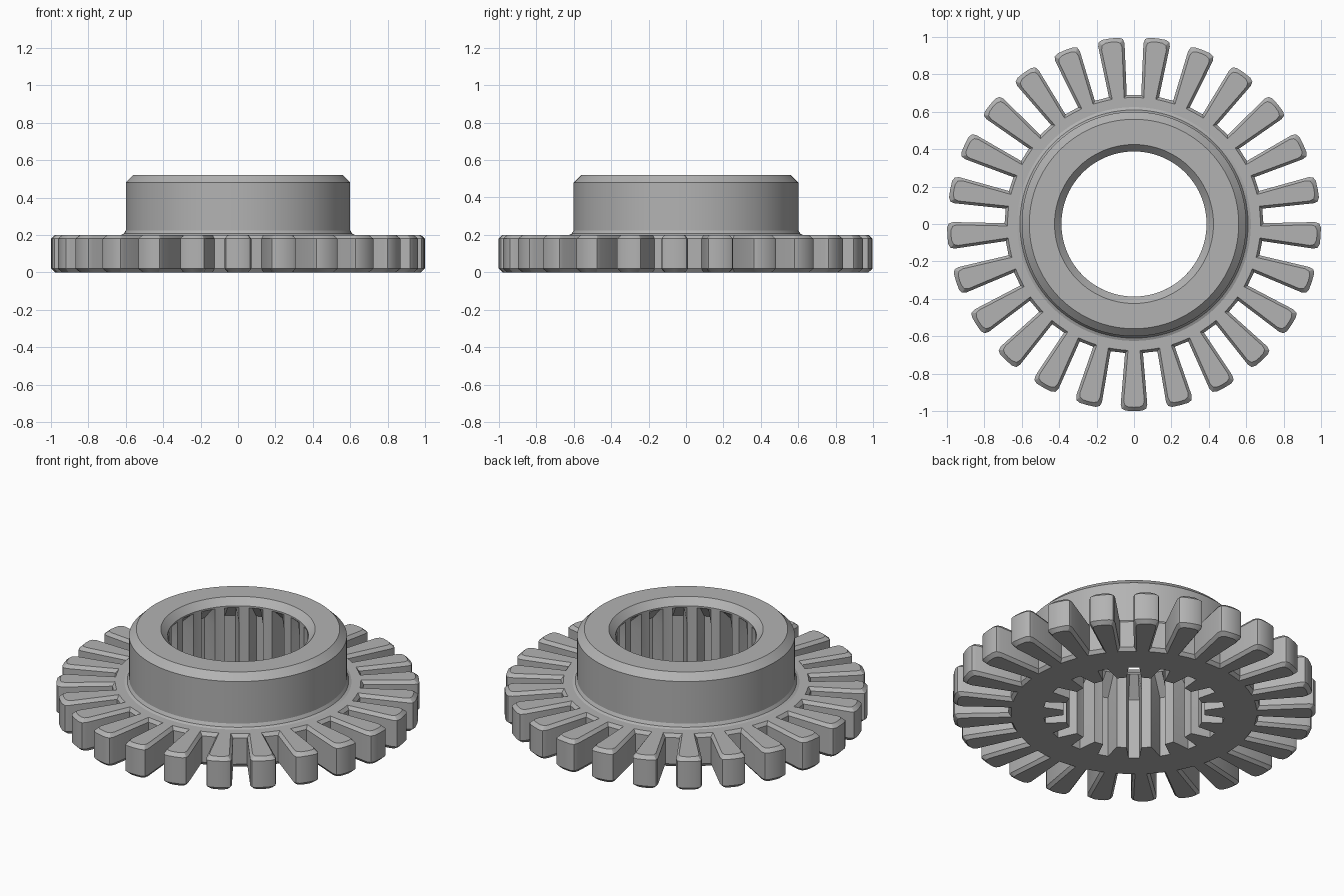
import bpy, bmesh
from math import pi, sin, cos, radians, hypot, atan2

if "Cube" in bpy.data.objects:
    bpy.data.objects.remove(bpy.data.objects["Cube"])

TEETH, SPLINES, SEGMENTS = 25, 18, 108

steel = bpy.data.materials.new("grey steel")
steel.use_nodes = True
grey = (0.45, 0.45, 0.45, 1)
steel.diffuse_color = grey
steel.node_tree.nodes["Principled BSDF"].inputs["Base Color"].default_value = grey


def loft(name, rings):
    """Closed solid from stacked (z, outline) rings with equal point counts."""
    bm = bmesh.new()
    loops = [[bm.verts.new((x, y, z)) for x, y in pts] for z, pts in rings]
    n = len(loops[0])
    for a, b in zip(loops, loops[1:]):
        for i in range(n):
            j = (i + 1) % n
            bm.faces.new((a[i], a[j], b[j], b[i]))
    bm.faces.new(loops[0][::-1])
    bm.faces.new(loops[-1])
    bmesh.ops.recalc_face_normals(bm, faces=bm.faces)
    mesh = bpy.data.meshes.new(name)
    bm.to_mesh(mesh)
    bm.free()
    mesh.materials.append(steel)
    obj = bpy.data.objects.new(name, mesh)
    bpy.context.collection.objects.link(obj)
    return obj


def polar(r, a):
    return (r * cos(a), r * sin(a))


def circle(r):
    return [polar(r, 2 * pi * i / SEGMENTS) for i in range(SEGMENTS)]


def gear_outline(inset):
    """Toothed outline, drawn in by the inset for the bevelled rims."""
    root, tip = 0.69 - inset * 0.7, 1.0 - inset
    half = [(root, 0.048), (tip - 0.035, 0.071), (tip - 0.012, 0.065), (tip - 0.002, 0.045)]
    half = [(r, w - inset * 0.8) for r, w in half]
    tooth = [(r, -w) for r, w in half] + [(tip, 0)] + half[::-1]
    points = []
    for i in range(TEETH):
        mid = -pi / 2 + i * 2 * pi / TEETH
        points += [polar(hypot(r, w), mid + atan2(w, r)) for r, w in tooth]
        points.append(polar(root, mid + pi / TEETH))
    return points


def spline_outline(depth_radius, bore=0.388):
    """Bore outline whose grooves reach out to the given radius."""
    step = 2 * pi / SPLINES
    pattern = [(-0.5, bore), (-0.3, bore), (-0.17, depth_radius),
               (0.17, depth_radius), (0.3, bore)]
    return [polar(r, -pi / 2 + (i + f) * step) for i in range(SPLINES) for f, r in pattern]


def combine(target, tool, operation):
    mod = target.modifiers.new(operation, "BOOLEAN")
    mod.operation, mod.solver, mod.object = operation, "EXACT", tool
    bpy.context.view_layer.objects.active = target
    bpy.ops.object.modifier_apply(modifier=mod.name)
    bpy.data.objects.remove(tool)


# Toothed flange with bevelled rims
gear = loft("toothed_gear", [(0, gear_outline(0.02)), (0.02, gear_outline(0)),
                             (0.18, gear_outline(0)), (0.2, gear_outline(0.02))])

# Raised hub with a chamfered top and a small fillet at its foot
hub_profile = [(0.1, 0.625), (0.2, 0.625), (0.207, 0.61), (0.225, 0.6), (0.48, 0.6), (0.52, 0.56)]
hub = loft("hub", [(z, circle(r)) for z, r in hub_profile])
combine(gear, hub, "UNION")

# Splined bore: grooves run out below the rim
bore = loft("bore_cutter", [(-0.1, spline_outline(0.5)), (0.37, spline_outline(0.5)),
                            (0.47, spline_outline(0.389))])
combine(gear, bore, "DIFFERENCE")

# Round mouth of the bore with its chamfer
mouth_profile = [(0.3, 0.388), (0.48, 0.388), (0.52, 0.425), (0.6, 0.5)]
mouth = loft("mouth_cutter", [(z, circle(r)) for z, r in mouth_profile])
combine(gear, mouth, "DIFFERENCE")

# Smooth round walls, crisp edges
bpy.ops.object.select_all(action="DESELECT")
gear.select_set(True)
bpy.context.view_layer.objects.active = gear
bpy.ops.object.shade_smooth_by_angle(angle=radians(25))
